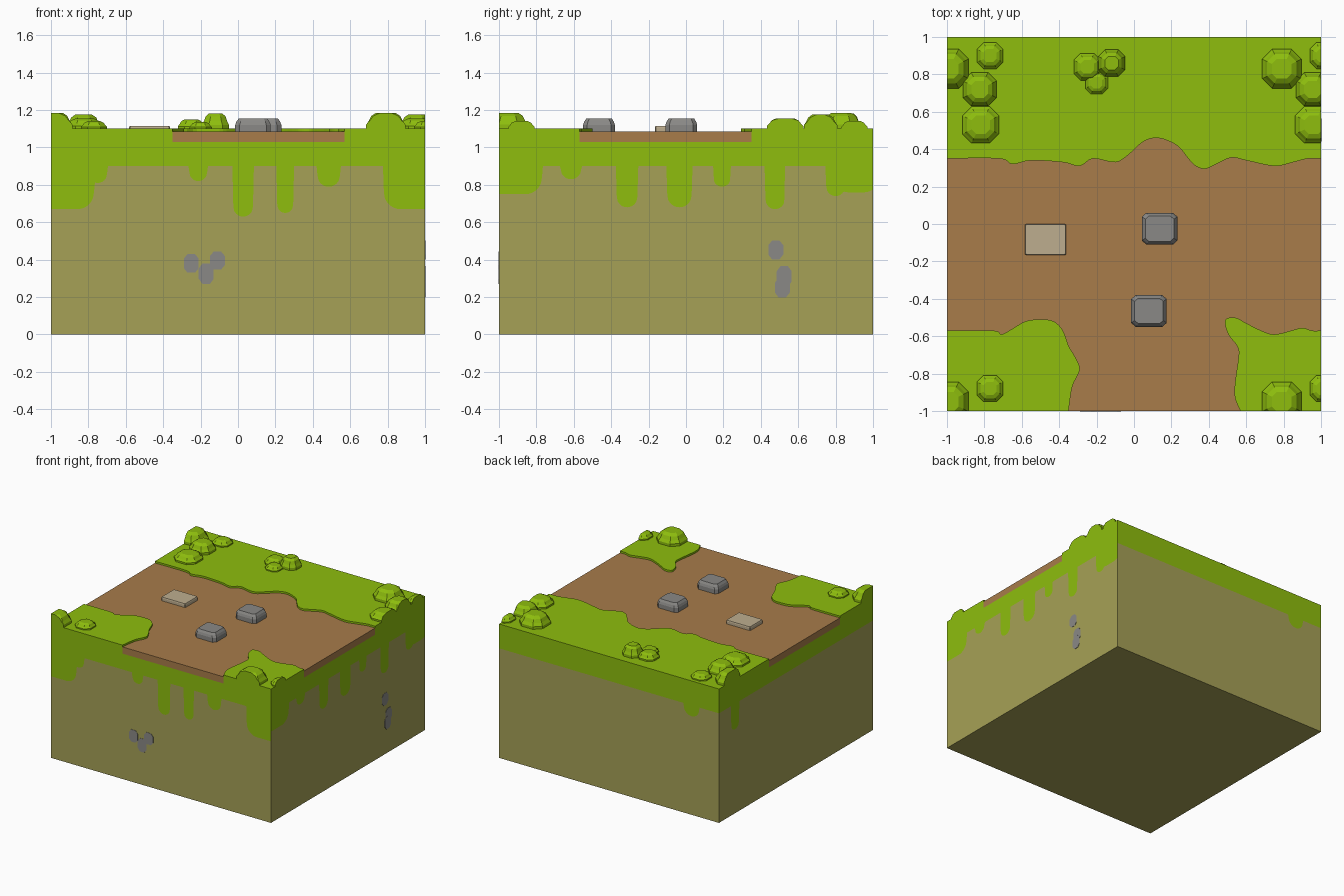
import bpy, bmesh, math
from mathutils import Vector
from mathutils.geometry import interpolate_bezier

cube = bpy.data.objects.get("Cube")
if cube:
    bpy.data.objects.remove(cube, do_unlink=True)


def material(name, *rgb):
    linear = [((c / 255 + 0.055) / 1.055) ** 2.4 for c in rgb] + [1]
    mat = bpy.data.materials.new(name)
    mat.use_nodes = True
    mat.diffuse_color = linear
    bsdf = mat.node_tree.nodes["Principled BSDF"]
    bsdf.inputs["Base Color"].default_value = linear
    bsdf.inputs["Roughness"].default_value = 0.9
    return mat


GRASS = material("grass_green", 142, 190, 13)
PATH = material("path_brown", 168, 124, 74)
EARTH = material("earth_olive", 166, 161, 86)
STONE = material("stone_grey", 138, 137, 134)
SLAB = material("slab_tan", 190, 174, 143)

SOIL_TOP, PATH_TOP, GRASS_TOP = 1.03, 1.085, 1.1


def finish(name, bm, *mats):
    mesh = bpy.data.meshes.new(name)
    bm.to_mesh(mesh)
    bm.free()
    for mat in mats:
        mesh.materials.append(mat)
    obj = bpy.data.objects.new(name, mesh)
    bpy.context.collection.objects.link(obj)
    return obj


def loft(name, rings, mat, clip=False):
    """Closed solid through equal-length rings of points, optionally cut at the block sides."""
    bm = bmesh.new()
    loops = [[bm.verts.new(p) for p in ring] for ring in rings]
    bm.faces.new(loops[0])
    bm.faces.new(loops[-1])
    for low, high in zip(loops, loops[1:]):
        for i in range(len(low)):
            bm.faces.new((low[i - 1], low[i], high[i], high[i - 1]))
    if clip:
        for n in (Vector((1, 0, 0)), Vector((-1, 0, 0)), Vector((0, 1, 0)), Vector((0, -1, 0))):
            cut = bmesh.ops.bisect_plane(bm, geom=bm.verts[:] + bm.edges[:] + bm.faces[:],
                                         plane_co=n, plane_no=n, clear_outer=True)
            edges = [e for e in cut["geom_cut"] if isinstance(e, bmesh.types.BMEdge)]
            if edges:
                bmesh.ops.contextual_create(bm, geom=edges)
    bmesh.ops.recalc_face_normals(bm, faces=bm.faces[:])
    return finish(name, bm, mat)


def prism(name, outline, z0, z1, mat):
    return loft(name, [[(x, y, z) for x, y in outline] for z in (z0, z1)], mat)


def octagon(cx, cy, hx, hy, chamfer=0.5):
    kx, ky = hx * (1 - chamfer), hy * (1 - chamfer)
    corners = [(hx, -ky), (hx, ky), (kx, hy), (-kx, hy),
               (-hx, ky), (-hx, -ky), (-kx, -hy), (kx, -hy)]
    return [(cx + x, cy + y) for x, y in corners]


def mound(name, cx, cy, hx, hy, z0, z1, profile, mat, chamfer):
    """Stacked octagons; profile gives (width factor, height factor)."""
    rings = [[(x, y, z0 + (z1 - z0) * h) for x, y in octagon(cx, cy, hx * s, hy * s, chamfer)]
             for s, h in profile]
    return loft(name, rings, mat, clip=True)


def smooth(points):
    """Smooth open curve through the points."""
    p = [Vector(q) for q in points]
    p = [p[0]] + p + [p[-1]]
    out = []
    for a, b, c, d in zip(p, p[1:], p[2:], p[3:]):
        out += interpolate_bezier(b, b + (c - a) / 6, c - (d - b) / 6, c, 5)[:-1]
    return [tuple(v) for v in out + [p[-1]]]


# Block sides: grass dripping over earth, each drip is (start, end, lowest height)
front_drips = [(-1.1, -.77, .67), (-.8, -.7, .81), (-.26, -.165, .82), (-.025, .08, .63),
               (.21, .295, .65), (.425, .545, .79), (.78, 1.1, .67)]
right_drips = [(-1.1, -.77, .75), (-.67, -.56, .83), (-.37, -.26, .68), (-.1, .03, .68),
               (.147, .238, .79), (.425, .527, .67), (.75, .85, .74), (.78, 1.04, .76)]
back_drips = [(-.82, -.68, .81)]
left_drips = [(.74, .84, .69)]


def hem(u, drips):
    z = 0.9
    for a, b, low in drips:
        d, r = min(u - a, b - u), min((b - a) / 2, 0.09)
        if d >= 0:
            z = min(z, low + r - math.sqrt(r * r - max(r - d, 0) ** 2))
    return z


sides = [(lambda u, z: (u, -1, z), front_drips), (lambda u, z: (1, u, z), right_drips),
         (lambda u, z: (u, 1, z), back_drips), (lambda u, z: (-1, u, z), left_drips)]
bm = bmesh.new()


def block_face(points, index):
    face = bm.faces.new([bm.verts.new(p) for p in points])
    face.material_index = index
    face.normal_update()
    if face.normal.dot(face.calc_center_median() - Vector((0, 0, .5))) < 0:
        face.normal_flip()


for place, drips in sides:
    line = [(i / 200, hem(i / 200, drips)) for i in range(-200, 201)]
    line = [q for i, q in enumerate(line) if i in (0, len(line) - 1)
            or not line[i - 1][1] == q[1] == line[i + 1][1]]
    edge = [place(u, z) for u, z in line]
    block_face([place(-1, 0), place(1, 0)] + edge[::-1], 0)
    block_face([place(-1, SOIL_TOP), place(1, SOIL_TOP)] + edge[::-1], 1)
block_face([(-1, -1, 0), (1, -1, 0), (1, 1, 0), (-1, 1, 0)], 0)
finish("ground_block", bm, EARTH, GRASS)

# Grass lawns and the path between them share their winding borders
back_edge = smooth([(-1, .35), (-.72, .35), (-.65, .32), (-.55, .34), (-.38, .33), (-.29, .31),
                    (-.22, .35), (-.1, .33), (-.03, .37), (.05, .44), (.13, .46), (.23, .42),
                    (.29, .35), (.33, .31), (.38, .295), (.44, .32), (.52, .355), (.6, .34),
                    (.75, .31), (.85, .33), (.93, .35), (1, .35)])
left_edge = smooth([(-1, -.57), (-.75, -.57), (-.71, -.59), (-.65, -.56), (-.58, -.52),
                    (-.5, -.51), (-.43, -.52), (-.38, -.57), (-.35, -.65), (-.31, -.72),
                    (-.29, -.78), (-.33, -.87), (-.35, -1)])
right_edge = smooth([(.57, -1), (.54, -.93), (.54, -.85), (.56, -.7), (.55, -.65), (.51, -.6),
                     (.49, -.55), (.49, -.51), (.54, -.5), (.6, -.53), (.68, -.57), (.75, -.59),
                     (.84, -.57), (.9, -.555), (.95, -.57), (1, -.57)])
prism("back_lawn", back_edge + [(1, 1), (-1, 1)], SOIL_TOP, GRASS_TOP, GRASS)
prism("front_lawn_a", left_edge + [(-1, -1)], SOIL_TOP, GRASS_TOP, GRASS)
prism("front_lawn_b", right_edge + [(1, -1)], SOIL_TOP, GRASS_TOP, GRASS)
prism("path", left_edge + right_edge + back_edge[::-1], SOIL_TOP, PATH_TOP, PATH)

# Bushes: one cluster repeated at the corners, cut flush with the block
bush_profile = [(1, 0), (1, .25), (.86, .5), (.74, .8), (.5, 1)]


def bush(name, x, y, r, top):
    mound(name, x, y, r, r, GRASS_TOP, top, bush_profile, GRASS, 0.5)


cluster = [(0, 0, .105, 1.185), (.22, .07, .07, 1.14),
           (.165, -.11, .09, 1.175), (.17, -.3, .098, 1.155)]
for corner, cx, cy, count in (("back_right", -.99, .83, 4), ("back_left", .79, .83, 4),
                              ("front_right", -.99, -.95, 2), ("front_left", .79, -.95, 2)):
    for i, (dx, dy, r, top) in enumerate(cluster[:count]):
        bush(f"{corner}_bush_{i + 1}", cx + dx, cy + dy, r, top)
for i, b in enumerate([(-.25, .84, .072, 1.15), (-.12, .86, .072, 1.182), (-.2, .755, .06, 1.135)]):
    bush(f"middle_bush_{i + 1}", *b)

# Rocks and flat slab on the path
rock_profile = [(1, 0), (1, .5), (.93, .75), (.8, 1)]
for i, (x, y) in enumerate([(.137, -.025), (.08, -.465)]):
    mound(f"path_rock_{i + 1}", x, y, .095, .085, PATH_TOP, 1.155, rock_profile, STONE, 0.25)
mound("path_slab", -.473, -.083, .11, .083, PATH_TOP, 1.115, [(1, 0), (1, .7), (.97, 1)], SLAB, .06)

# Stones set into the front and right sides
for i, (u, z, h) in enumerate([(-.25, .38, .05), (-.17, .325, .055), (-.11, .395, .048)]):
    shape = octagon(u, z, .04, h)
    loft(f"front_stone_{i + 1}", [[(a, y, b) for a, b in shape]
                                  for y in (-.998, -1.002 - i * .0005)], STONE)
for i, (u, z, h) in enumerate([(.48, .452, .05), (.525, .31, .055), (.515, .25, .052)]):
    shape = octagon(u, z, .04, h)
    loft(f"side_stone_{i + 1}", [[(x, a, b) for a, b in shape]
                                 for x in (.998, 1.002 + i * .0005)], STONE)
